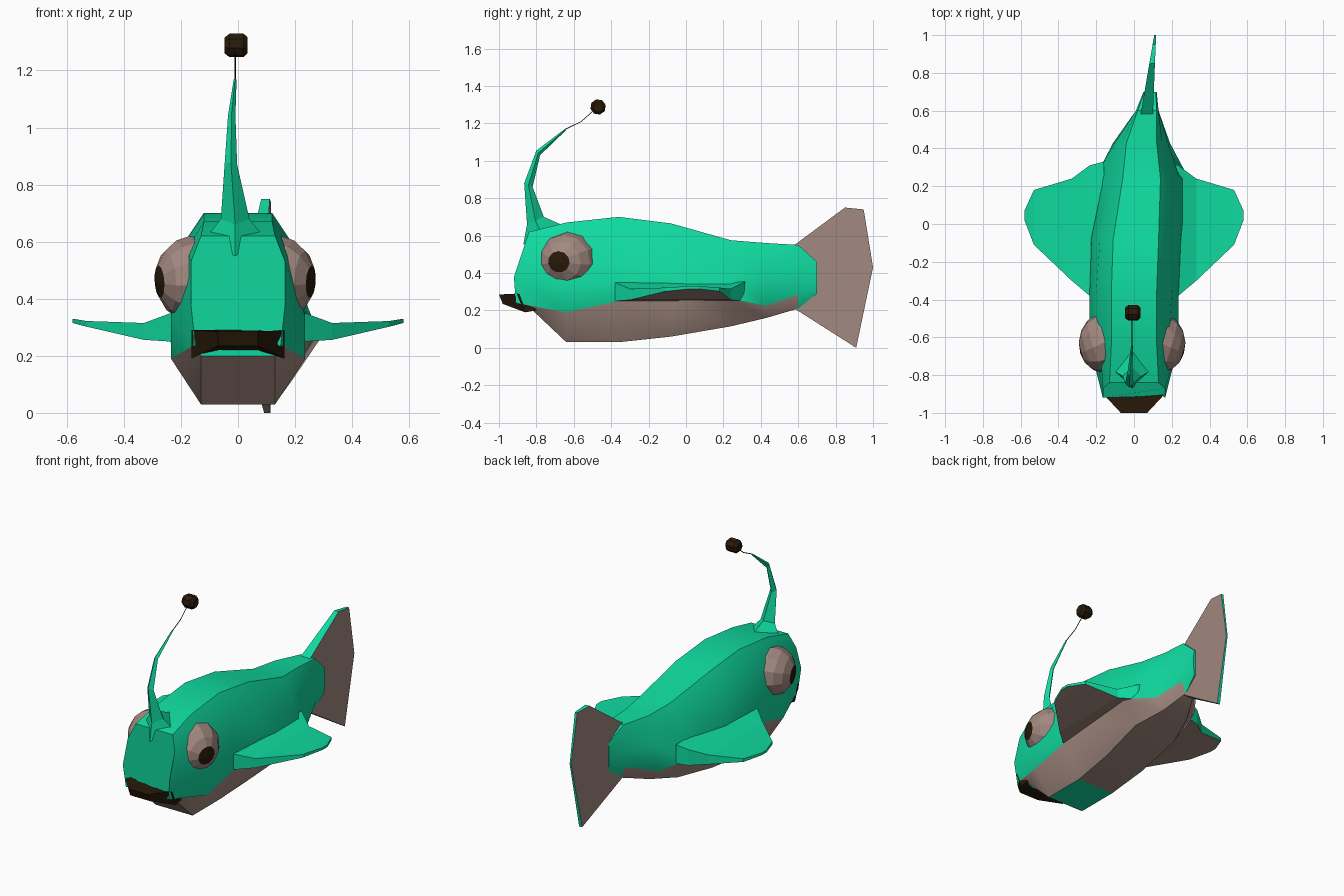
import bpy, bmesh, math
from mathutils import Vector

cube = bpy.data.objects.get("Cube")
if cube:
    bpy.data.objects.remove(cube, do_unlink=True)


def material(name, rgb):
    m = bpy.data.materials.new(name)
    m.use_nodes = True
    m.diffuse_color = (*rgb, 1)
    bsdf = next(n for n in m.node_tree.nodes if n.type == 'BSDF_PRINCIPLED')
    bsdf.inputs["Base Color"].default_value = (*rgb, 1)
    bsdf.inputs["Roughness"].default_value = 0.9
    return m


GREEN, TAUPE, BROWN = 0, 1, 2
MATS = [material("sea green", (0.005, 0.70, 0.35)),
        material("taupe", (0.36, 0.25, 0.215)),
        material("dark brown", (0.022, 0.010, 0.003))]


def finish(name, bm, smooth=None):
    """Turn a bmesh into an object with the shared palette."""
    me = bpy.data.meshes.new(name)
    bm.to_mesh(me)
    bm.free()
    for m in MATS:
        me.materials.append(m)
    ob = bpy.data.objects.new(name, me)
    bpy.context.collection.objects.link(ob)
    if smooth:
        bpy.ops.object.select_all(action='DESELECT')
        ob.select_set(True)
        bpy.context.view_layer.objects.active = ob
        bpy.ops.object.shade_smooth_by_angle(angle=math.radians(smooth))
    return ob


def loft(name, rings, rule=lambda i, j: GREEN, paint=None, smooth=None):
    """Skin closed rings; rule colours by ring and segment, paint by normal."""
    bm = bmesh.new()
    vs = [[bm.verts.new(p) for p in r] for r in rings]
    n = len(rings[0])
    for i in range(len(vs) - 1):
        for j in range(n):
            k = (j + 1) % n
            f = bm.faces.new((vs[i][j], vs[i][k], vs[i + 1][k], vs[i + 1][j]))
            f.material_index = rule(i, j)
    for i, r in ((0, vs[0]), (len(vs), vs[-1])):
        bm.faces.new(r).material_index = rule(i, n)
    bmesh.ops.recalc_face_normals(bm, faces=bm.faces)
    if paint:
        for f in bm.faces:
            f.normal_update()
            f.material_index = paint(f.normal)
    return finish(name, bm, smooth)


# Body: half profiles from back to belly, mirrored about a bending spine
def body_ring(cx, half):
    right = [(cx + w, y, z) for y, z, w in half]
    left = [(cx - w, y, z) for y, z, w in reversed(half)]
    return right + left


snout = [(-.84, .62, .13), (-.87, .53, .165), (-.92, .38, .165),
         (-.91, .24, .15), (-.82, .20, .13)]
sections = [  # y, spine x, heights, half widths
    (-.64, 0, (.67, .57, .34, .19, .03), (.12, .18, .235, .235, .13)),
    (-.36, 0, (.70, .58, .36, .25, .03), (.12, .20, .235, .235, .13)),
    (-.08, .01, (.665, .55, .37, .255, .06), (.12, .19, .235, .25, .14)),
    (.24, .04, (.575, .50, .38, .262, .115), (.10, .15, .20, .25, .15)),
    (.43, .04, (.56, .50, .38, .225, .16), (.08, .11, .14, .15, .09)),
    (.60, .07, (.55, .48, .39, .285, .21), (.05, .06, .06, .06, .03)),
    (.70, .085, (.46, .43, .38, .33, .29), (.03, .035, .035, .035, .03)),
]
rings = [body_ring(0, snout)]
for y, cx, zs, ws in sections:
    rings.append(body_ring(cx, [(y, z, w) for z, w in zip(zs, ws)]))


def body_colour(i, j):
    if i == 1 and j == 4:      # patch under the throat
        return GREEN
    return TAUPE if j in (3, 4, 5) and i < 6 else GREEN


loft("body", rings, body_colour, smooth=35)

# Mouth: bent lip swept across the snout
corner = [(-.90, .29), (-.84, .28), (-.80, .20), (-.86, .19)]
middle = [(-1.0, .285), (-.90, .29), (-.86, .22), (-.98, .235)]
lip = [(-.163, corner), (-.07, middle), (.07, middle), (.163, corner)]
loft("mouth", [[(x, y, z) for y, z in sec] for x, sec in lip],
     lambda i, j: BROWN)

# Eyes: faceted balls whose pole cap is the pupil
for side, name, cx in ((1, "left_eye", .14), (-1, "right_eye", -.16)):
    bm = bmesh.new()
    bmesh.ops.create_uvsphere(bm, u_segments=11, v_segments=8, radius=.16)
    for f in bm.faces:
        f.material_index = BROWN if f.calc_center_median().z > .14 else TAUPE
    turn = Vector((side, -.36, -.08)).to_track_quat('Z', 'Y')
    for v in bm.verts:
        p = turn @ v.co
        v.co = (cx + p.x * .83, -.63 + p.y, .47 + p.z * .94)
    finish(name, bm)

# Side fins: thin tapering slabs, taupe underneath
fin_rows = [  # x, front y, rear y, top z, bottom z
    (.16, -.38, .33, .37, .25),
    (.235, -.38, .31, .35, .25),
    (.33, -.30, .24, .315, .256),
    (.53, -.11, .18, .322, .302),
    (.58, .02, .07, .33, .315),
]
for side, name in ((1, "left_fin"), (-1, "right_fin")):
    rows = [[(side * x, a, t), (side * x, b, t), (side * x, b, u), (side * x, a, u)]
            for x, a, b, t, u in fin_rows]
    loft(name, rows, paint=lambda n: TAUPE if n.z < -.4 else GREEN)

# Tail: fan outline, thick at the root and thin at the trailing edge
fan = [(.58, .55), (.85, .75), (.95, .74), (1.0, .43), (.91, 0), (.58, .21)]


def fan_side(near, far):
    return [(near + (far - near) * (y - .58) / .42, y, z) for y, z in fan]


loft("tail_fin", [fan_side(.035, .107), fan_side(.10, .117)],
     paint=lambda n: TAUPE if abs(n.x) > .7 or n.z < -.5 else GREEN)

# Stalk: tapering diamond sections curling forward then back
stalk = [  # centre x, front (y, z), back (y, z), half width
    (-.01, (-.87, .55), (-.67, .66), .11),
    (-.01, (-.85, .66), (-.76, .70), .05),
    (-.025, (-.865, .88), (-.82, .86), .022),
    (-.022, (-.80, 1.055), (-.78, 1.03), .013),
    (-.01, (-.645, 1.172), (-.64, 1.165), .005),
]
rings = []
for cx, (fy, fz), (by, bz), w in stalk:
    my, mz = (fy + by) / 2, (fz + bz) / 2
    rings.append([(cx, fy, fz), (cx + w, my, mz), (cx, by, bz), (cx - w, my, mz)])
loft("lure_stalk", rings)

# Thread between the stalk and the lure
path = [(-.645, 1.168), (-.56, 1.21), (-.47, 1.29)]
r = .0025
loft("lure_thread", [[(-.01 - r, y, z - r), (-.01 + r, y, z - r), (-.01, y, z + r)]
                     for y, z in path], lambda i, j: BROWN)

# Lure: stubby eight-sided drum lying across the body
drum = [[(x, -.47 + rad * math.cos(a), 1.288 + rad * math.sin(a))
         for a in (math.tau * (k + .3) / 8 for k in range(8))]
        for x, rad in ((-.048, .028), (-.03, .042), (.02, .042), (.034, .028))]
loft("lure", drum, lambda i, j: BROWN)
